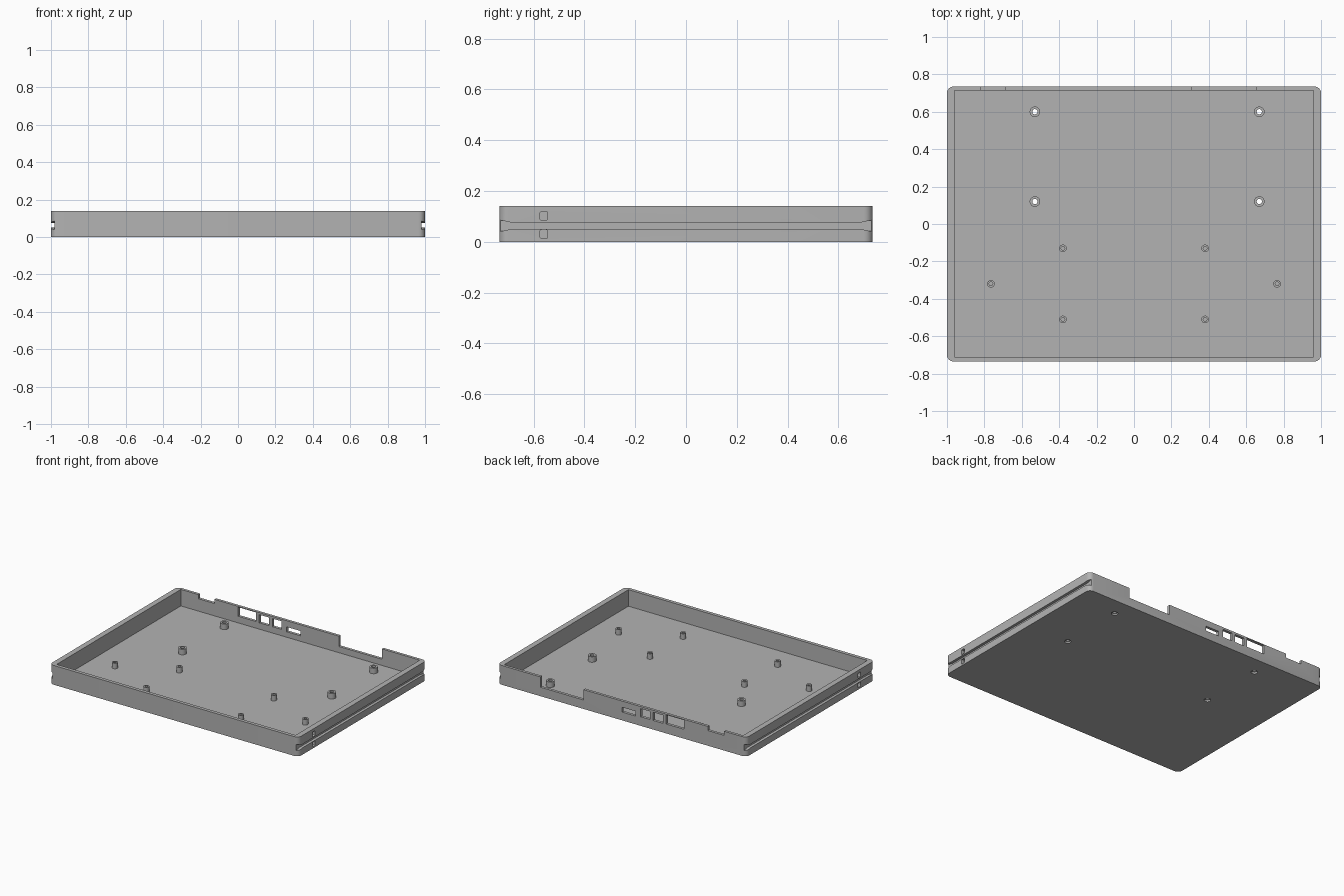
import bpy, bmesh, math
from mathutils import Matrix, Vector

if "Cube" in bpy.data.objects:
    bpy.data.objects.remove(bpy.data.objects["Cube"])

grey = bpy.data.materials.new("plain grey")
grey.use_nodes = True
grey.diffuse_color = (0.45, 0.45, 0.45, 1)
grey.node_tree.nodes["Principled BSDF"].inputs["Base Color"].default_value = grey.diffuse_color

HALF_Y, HEIGHT, FLOOR, POST_TOP = 0.735, 0.14, 0.02, 0.06


def finish(bm, name):
    bmesh.ops.recalc_face_normals(bm, faces=bm.faces)
    mesh = bpy.data.meshes.new(name)
    bm.to_mesh(mesh)
    bm.free()
    mesh.materials.append(grey)
    obj = bpy.data.objects.new(name, mesh)
    bpy.context.collection.objects.link(obj)
    return obj


def prism(name, outline, start, end, axis="z"):
    """Extrude a 2D outline along z, or a (y, z) outline along x."""
    bm = bmesh.new()
    place = (lambda a, b: (a, b, start)) if axis == "z" else (lambda a, b: (start, a, b))
    face = bm.faces.new([bm.verts.new(place(a, b)) for a, b in outline])
    move = Vector((0, 0, end - start) if axis == "z" else (end - start, 0, 0))
    grown = bmesh.ops.extrude_face_region(bm, geom=[face])["geom"]
    bmesh.ops.translate(bm, vec=move, verts=[v for v in grown if isinstance(v, bmesh.types.BMVert)])
    return finish(bm, name)


def rounded(x0, x1, y0, y1, r, steps=6):
    pts = []
    corners = [(x1 - r, y1 - r), (x0 + r, y1 - r), (x0 + r, y0 + r), (x1 - r, y0 + r)]
    for i, (cx, cy) in enumerate(corners):
        for s in range(steps + 1):
            a = math.pi / 2 * (i + s / steps)
            pts.append((cx + r * math.cos(a), cy + r * math.sin(a)))
    return pts


def box(name, x0, x1, y0, y1, z0, z1):
    return prism(name, [(x0, y0), (x1, y0), (x1, y1), (x0, y1)], z0, z1)


def cylinder(name, x, y, r, z0, z1):
    bm = bmesh.new()
    bmesh.ops.create_cone(bm, cap_ends=True, segments=24, radius1=r, radius2=r, depth=z1 - z0,
                          matrix=Matrix.Translation((x, y, (z0 + z1) / 2)))
    return finish(bm, name)


def combine(target, tool, operation="DIFFERENCE"):
    mod = target.modifiers.new("shape", "BOOLEAN")
    mod.operation, mod.object, mod.solver = operation, tool, "EXACT"
    bpy.context.view_layer.objects.active = target
    bpy.ops.object.modifier_apply(modifier=mod.name)
    bpy.data.objects.remove(tool)


# Open tray with rounded outer corners
tray = prism("tray", rounded(-1, 1, -HALF_Y, HALF_Y, 0.035), 0, HEIGHT)
combine(tray, box("cavity", -0.96, 0.96, -0.71, 0.715, FLOOR, 0.2))

# Side rails: groove with flared ends, and two small slots
half = [(-0.8, 0.085), (-0.73, 0.085), (-0.69, 0.076)]
upper = half + [(-y, z) for y, z in reversed(half)]
groove = upper + [(y, 0.126 - z) for y, z in reversed(upper)]
for side in (-1, 1):
    combine(tray, prism("groove", groove, side * 0.98, side * 1.1, "x"))
    for z in (0.03, 0.102):
        slot = rounded(-0.575, -0.545, z - 0.018, z + 0.018, 0.008, 3)
        combine(tray, prism("slot", slot, side * 0.98, side * 1.1, "x"))

# Back wall: notches open at the top, and connector windows
for x0, x1, z0, z1 in [(0.31, 0.655, 0.065, 0.2), (-0.82, -0.69, 0.11, 0.2),
                       (-0.5, -0.355, 0.068, 0.134), (-0.33, -0.25, 0.066, 0.125),
                       (-0.225, -0.15, 0.066, 0.125), (-0.11, 0.0, 0.06, 0.095)]:
    combine(tray, box("opening", x0, x1, 0.7, 0.8, z0, z1))

# Screw holes through the floor, with wider recesses underneath
board = [(x, y) for x in (-0.53, 0.67) for y in (0.12, 0.6)]
for x, y in board:
    combine(tray, cylinder("hole", x, y, 0.014, -0.1, 0.1))
    combine(tray, cylinder("recess", x, y, 0.022, -0.1, 0.012))


def standoff(name, x, y, r, hole, bottom):
    post = cylinder(name, x, y, r, FLOOR - 0.002, POST_TOP)
    combine(post, cylinder("bore", x, y, hole, bottom, 0.1))
    return post


# Large board standoffs and small support standoffs
parts = [tray]
parts += [standoff("board_standoff", x, y, 0.028, 0.014, -0.1) for x, y in board]
for side in (-1, 1):
    for x, y in [(0.38, -0.13), (0.38, -0.51), (0.765, -0.32)]:
        parts.append(standoff("support_standoff", side * x, y, 0.02, 0.01, FLOOR))

bpy.ops.object.select_all(action="DESELECT")
for part in parts:
    part.select_set(True)
bpy.context.view_layer.objects.active = tray
bpy.ops.object.shade_smooth_by_angle(angle=math.radians(30))
